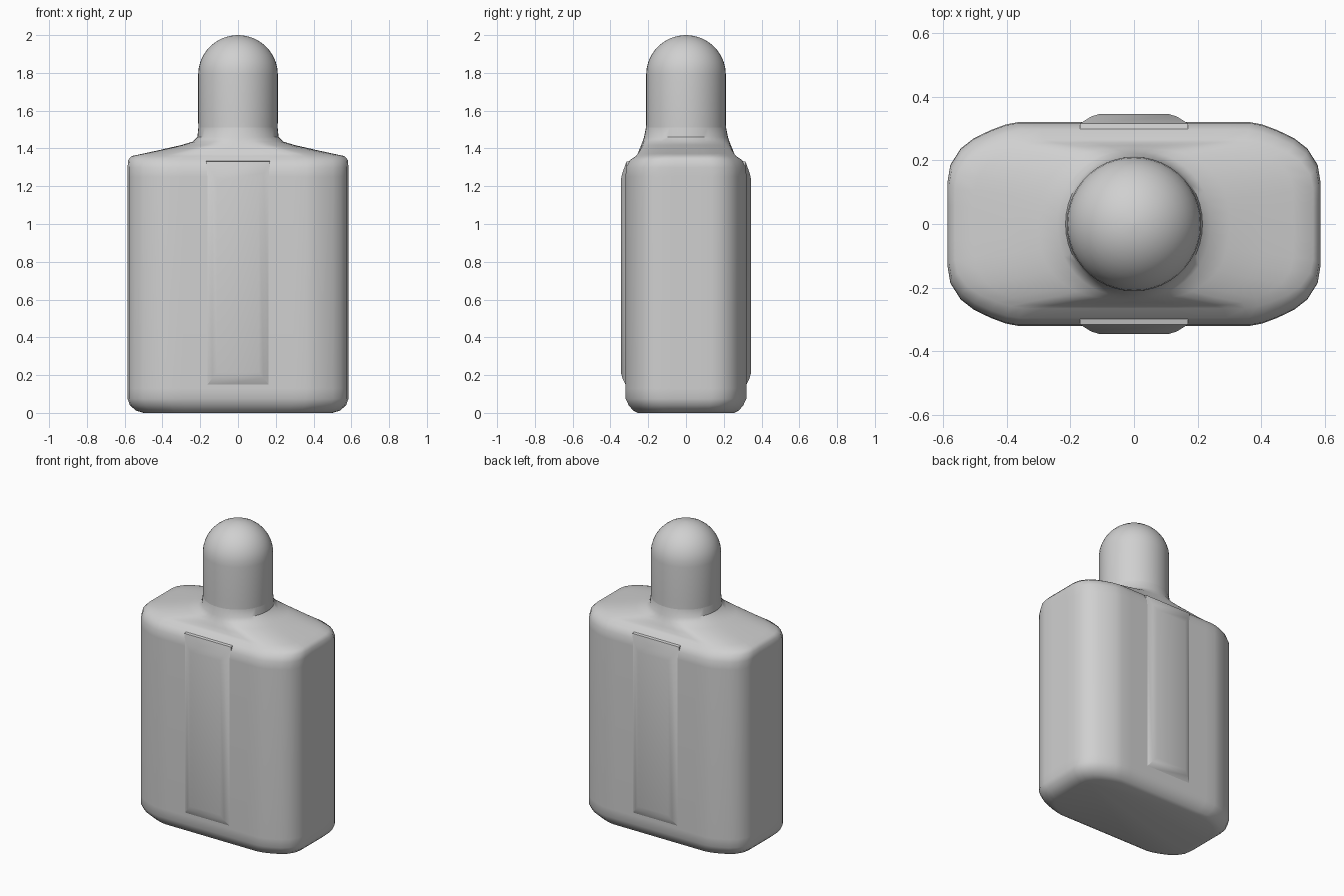
import bpy, bmesh, math

if "Cube" in bpy.data.objects:
    bpy.data.objects.remove(bpy.data.objects["Cube"])

grey = bpy.data.materials.new("plain_grey")
grey.diffuse_color = (0.63, 0.63, 0.63, 1)
grey.use_nodes = True
grey.node_tree.nodes["Principled BSDF"].inputs["Base Color"].default_value = grey.diffuse_color

# Quarter outline of the body, as fractions of half width and half depth
QUARTER = [(1, 0), (1, .2), (1, .42), (.985, .58), (.93, .74), (.86, .84),
           (.77, .92), (.69, .975), (.62, 1), (.5, 1), (.25, 1), (0, 1)]
N = len(QUARTER) - 1


def section(z, hx, hy, t):
    """Closed ring blending from the body outline (t=0) to an ellipse (t=1)."""
    quarter = []
    for i, (u, v) in enumerate(QUARTER):
        a = math.pi / 2 * i / N
        quarter.append((hx * (u + (math.cos(a) - u) * t),
                        hy * (v + (math.sin(a) - v) * t)))
    half = quarter + [(-x, y) for x, y in reversed(quarter[:-1])]
    full = half + [(-x, -y) for x, y in half[1:-1]]
    return [(x, y, z) for x, y in full]


def loft(name, rings, cap_start=False, cap_end=False, angle=40):
    """Skin a list of equal-length rings into one object."""
    bm = bmesh.new()
    loops = [[bm.verts.new(p) for p in r] for r in rings]
    for a, b in zip(loops, loops[1:]):
        n = len(a)
        for i in range(n):
            j = (i + 1) % n
            bm.faces.new((a[i], a[j], b[j], b[i]))
    if cap_start:
        bm.faces.new(loops[0][::-1])
    if cap_end:
        bm.faces.new(loops[-1])
    mesh = bpy.data.meshes.new(name)
    bm.to_mesh(mesh)
    bm.free()
    mesh.materials.append(grey)
    obj = bpy.data.objects.new(name, mesh)
    bpy.context.collection.objects.link(obj)
    bpy.ops.object.select_all(action='DESELECT')
    obj.select_set(True)
    bpy.context.view_layer.objects.active = obj
    bpy.ops.object.shade_smooth_by_angle(angle=math.radians(angle))
    return obj


# Flask body with rounded foot and sloping shoulders: z, half x, half y, roundness
BODY = [(0, .50, .255, 0), (.012, .54, .28, 0), (.04, .572, .303, 0),
        (.075, .585, .32, 0), (.13, .585, .32, 0), (1.25, .585, .32, 0),
        (1.30, .585, .317, 0), (1.34, .581, .295, 0), (1.36, .562, .265, 0),
        (1.373, .50, .255, .05), (1.395, .40, .247, .3), (1.418, .30, .237, .6),
        (1.436, .24, .23, .85), (1.46, .215, .222, 1), (1.51, .21, .212, 1)]
loft("flask_body", [section(*r) for r in BODY], cap_start=True)

# Round stopper with a domed top
R = 0.211
stopper = [section(1.51, .21, .212, 1), section(1.56, R, R, 1)]
for k in range(10):
    a = math.radians(k * 9.8)
    stopper.append(section(1.79 + .21 * math.sin(a), R * math.cos(a), R * math.cos(a), 1))
loft("domed_stopper", stopper, cap_end=True)


# Raised upright panels on the front and back, with sloping edges
def panel_ring(side, y, hx, z0, z1):
    pts = [(-hx, z0), (hx, z0), (hx, z1), (-hx, z1)]
    return [(side * x, -side * y, z) for x, z in pts]


for side, label in ((1, "front"), (-1, "back")):
    rings = [panel_ring(side, *r) for r in
             ((.25, .17, .14, 1.345), (.315, .17, .14, 1.33),
              (.337, .135, .185, 1.27), (.345, .11, .215, 1.235))]
    loft(label + "_panel", rings, cap_end=True)
